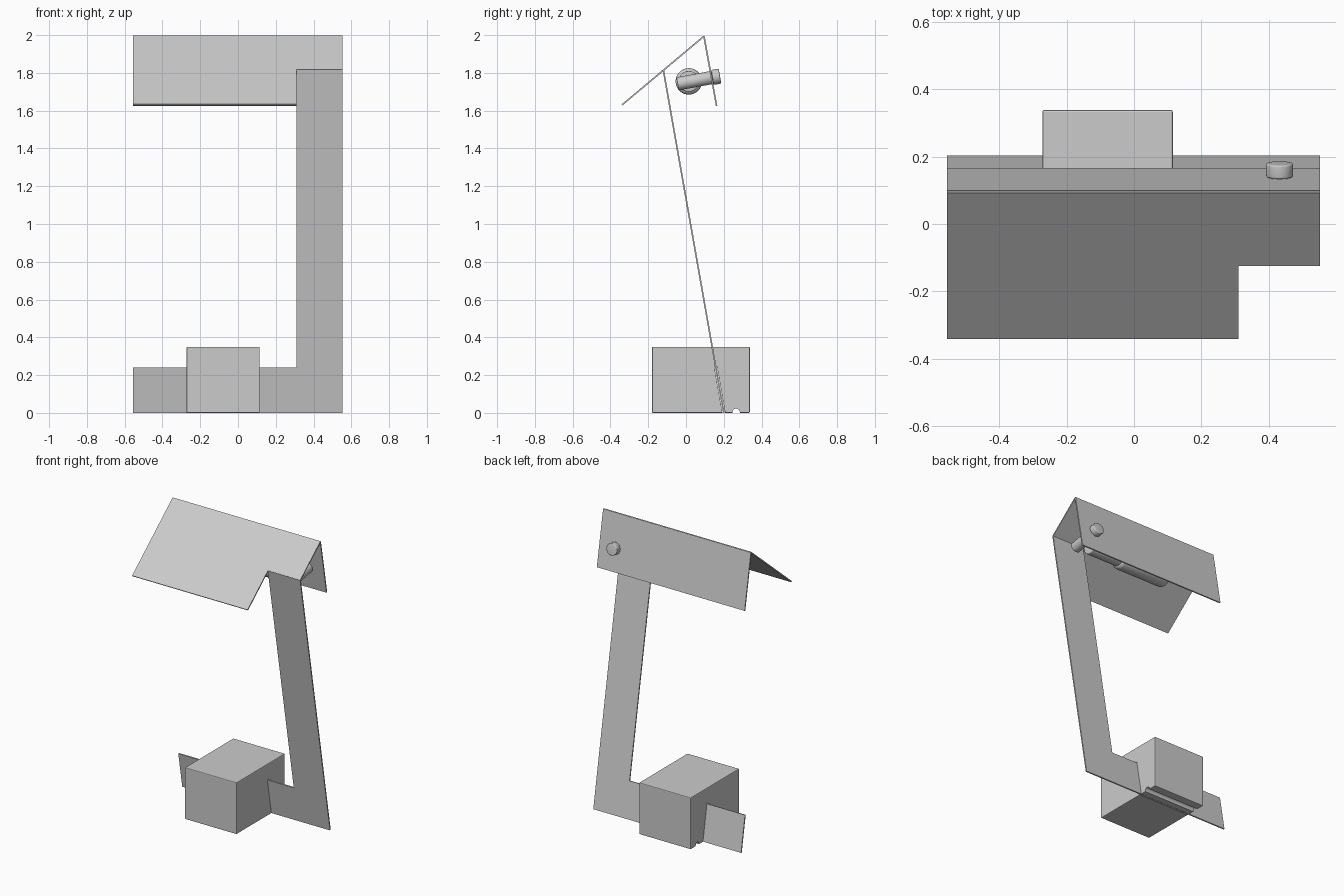
import bpy, bmesh, math
from mathutils import Vector

cube = bpy.data.objects.get("Cube")
if cube:
    bpy.data.objects.remove(cube, do_unlink=True)

grey = bpy.data.materials.new("plain grey")
grey.use_nodes = True
colour = (0.6, 0.6, 0.6, 1)
grey.diffuse_color = colour
grey.node_tree.nodes["Principled BSDF"].inputs["Base Color"].default_value = colour

THICK = 0.008
LEFT, RIGHT, INNER = -0.555, 0.552, 0.31

# Fold lines of the sheet, as (y, z)
foot, bend = (0.2, 0.001), (-0.12, 1.816)
ridge, brim, hem = (0.095, 1.994), (-0.338, 1.631), (0.162, 1.625)


def add_mesh(name, bm):
    mesh = bpy.data.meshes.new(name)
    bm.to_mesh(mesh)
    bm.free()
    obj = bpy.data.objects.new(name, mesh)
    bpy.context.collection.objects.link(obj)
    mesh.materials.append(grey)
    return obj


def sheet(name, start, end, outline):
    """Flat outline of (x, fraction from start to end), thickened."""
    bm = bmesh.new()
    a, b = Vector(start), Vector(end)
    verts = []
    for x, t in outline:
        p = a.lerp(b, t)
        verts.append(bm.verts.new((x, p.x, p.y)))
    bm.faces.new(verts)
    obj = add_mesh(name, bm)
    mod = obj.modifiers.new("thickness", 'SOLIDIFY')
    mod.thickness = THICK
    mod.offset = 0
    return obj


def rod(name, a, b, radius, bevel=0.0, sides=40):
    a, b = Vector(a), Vector(b)
    bm = bmesh.new()
    bmesh.ops.create_cone(bm, cap_ends=True, segments=sides, radius1=radius,
                          radius2=radius, depth=(b - a).length)
    if bevel:
        rims = [e for e in bm.edges if any(len(f.verts) > 4 for f in e.link_faces)]
        bmesh.ops.bevel(bm, geom=rims, offset=bevel, segments=4, profile=0.5,
                        affect='EDGES')
    obj = add_mesh(name, bm)
    obj.location = (a + b) / 2
    obj.rotation_mode = 'QUATERNION'
    obj.rotation_quaternion = (b - a).to_track_quat('Z', 'Y')
    bpy.ops.object.select_all(action='DESELECT')
    obj.select_set(True)
    bpy.context.view_layer.objects.active = obj
    bpy.ops.object.shade_smooth_by_angle(angle=math.radians(35))
    return obj


def box(name, low, high):
    bm = bmesh.new()
    bmesh.ops.create_cube(bm, size=1)
    low, high = Vector(low), Vector(high)
    for v in bm.verts:
        v.co = (low + high) / 2 + v.co * (high - low)
    return add_mesh(name, bm)


# Folded sheet: L-shaped stand, notched shade and rear flap
bar = 0.24 / bend[1]
sheet("stand", foot, bend, [(LEFT, 0), (RIGHT, 0), (RIGHT, 1), (INNER, 1),
                            (INNER, bar), (LEFT, bar)])
fold = (bend[0] - brim[0]) / (ridge[0] - brim[0])
sheet("shade", brim, ridge, [(LEFT, 0), (INNER, 0), (INNER, fold),
                             (RIGHT, fold), (RIGHT, 1), (LEFT, 1)])
sheet("rear_flap", hem, ridge, [(LEFT, 0), (RIGHT, 0), (RIGHT, 1), (LEFT, 1)])

# Heavy base block with a slot for the stand and a cable groove
block = box("base_block", (-0.272, -0.18, 0), (0.115, 0.338, 0.35))
bevel = block.modifiers.new("soft_edges", 'BEVEL')
bevel.width = 0.005
bevel.segments = 2

slot = sheet("slot_cutter", foot, bend,
             [(-0.4, -0.05), (0.3, -0.05), (0.3, bar * 1.02), (-0.4, bar * 1.02)])
slot.modifiers["thickness"].thickness = 0.014
groove = rod("groove_cutter", (-0.4, 0.265, 0.003), (0.3, 0.265, 0.003), 0.02, sides=24)
for cutter in (slot, groove):
    cutter.hide_render = True
    cutter.hide_viewport = True
    cut = block.modifiers.new(cutter.name, 'BOOLEAN')
    cut.object = cutter
    cut.solver = 'EXACT'

# Lamp under the shade
rod("lamp_holder", (0.12, 0.015, 1.755), (0.37, 0.015, 1.755), 0.055, 0.006)
rod("lamp_tube", (-0.24, 0.015, 1.755), (0.14, 0.015, 1.755), 0.07, 0.025)

# Switch passing through the rear flap
rod("switch_body", (0.432, -0.045, 1.742), (0.432, 0.14, 1.776), 0.035, 0.003)
rod("switch_knob", (0.432, 0.14, 1.776), (0.432, 0.18, 1.783), 0.04, 0.005)
